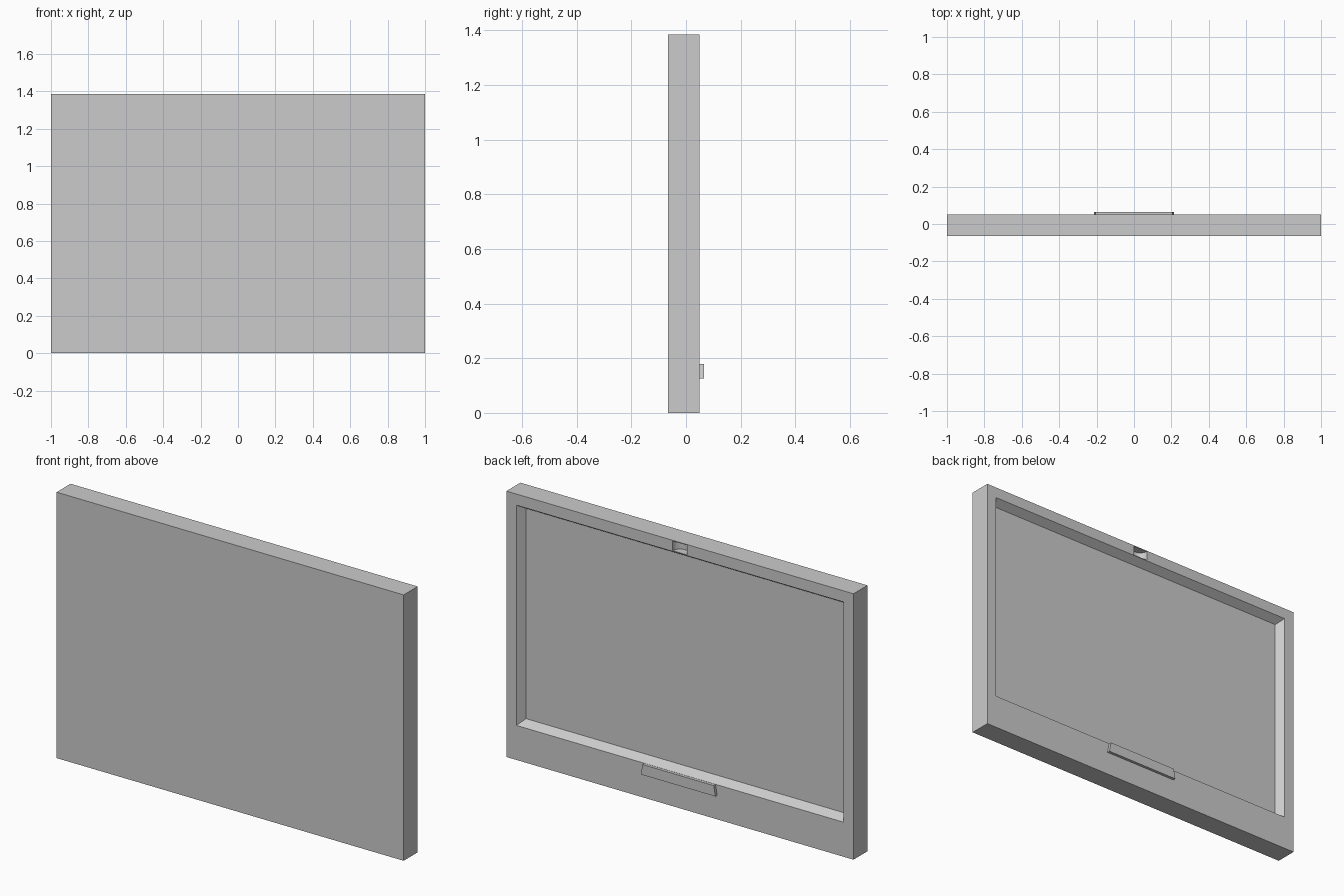
import bpy, bmesh

if "Cube" in bpy.data.objects:
    bpy.data.objects.remove(bpy.data.objects["Cube"])

Y_FRONT, Y_BACK, Y_TAB = -0.065, 0.05, 0.065
HEIGHT = 1.385


def loft(name, loops):
    """Skin a list of four-point loops and cap both ends."""
    bm = bmesh.new()
    rings = [[bm.verts.new(p) for p in loop] for loop in loops]
    for a, b in zip(rings, rings[1:]):
        for i in range(4):
            j = (i + 1) % 4
            bm.faces.new((a[i], a[j], b[j], b[i]))
    bm.faces.new(rings[0])
    bm.faces.new(rings[-1])
    bmesh.ops.recalc_face_normals(bm, faces=bm.faces)
    mesh = bpy.data.meshes.new(name)
    bm.to_mesh(mesh)
    bm.free()
    obj = bpy.data.objects.new(name, mesh)
    bpy.context.collection.objects.link(obj)
    return obj


def trapezoid(bottom, top, y, z0, z1):
    return [(-bottom, y, z0), (bottom, y, z0), (top, y, z1), (-top, y, z1)]


# Panel with a sunken back; the recess walls slope inward
t, depth = 0.026, 0.042
panel = loft("panel", [
    trapezoid(1, 1, Y_FRONT, 0, HEIGHT),
    trapezoid(1, 1, Y_BACK, 0, HEIGHT),
    trapezoid(0.942, 0.942, Y_BACK, 0.18, 1.327),
    trapezoid(0.942 - t, 0.942 - t, Y_BACK - depth, 0.18 + t, 1.327 - t),
])

# Half-round pocket in the middle of the top rim
z0, z1 = 1.331, 1.381
bpy.ops.mesh.primitive_cylinder_add(vertices=32, radius=0.042, depth=z1 - z0,
                                    location=(0, Y_BACK, (z0 + z1) / 2))
cutter = bpy.context.object
cutter.name = "pocket_cutter"
cutter.hide_render = True
cut = panel.modifiers.new("pocket", "BOOLEAN")
cut.operation = "DIFFERENCE"
cut.solver = "EXACT"
cut.object = cutter
bpy.context.view_layer.objects.active = panel
bpy.ops.object.modifier_apply(modifier=cut.name)
bpy.data.objects.remove(cutter)

# Raised pull bar with slanted ends under the recess
loft("pull_bar", [
    trapezoid(0.215, 0.205, Y_BACK - 0.005, 0.125, 0.179),
    trapezoid(0.215, 0.205, Y_TAB, 0.125, 0.179),
])
